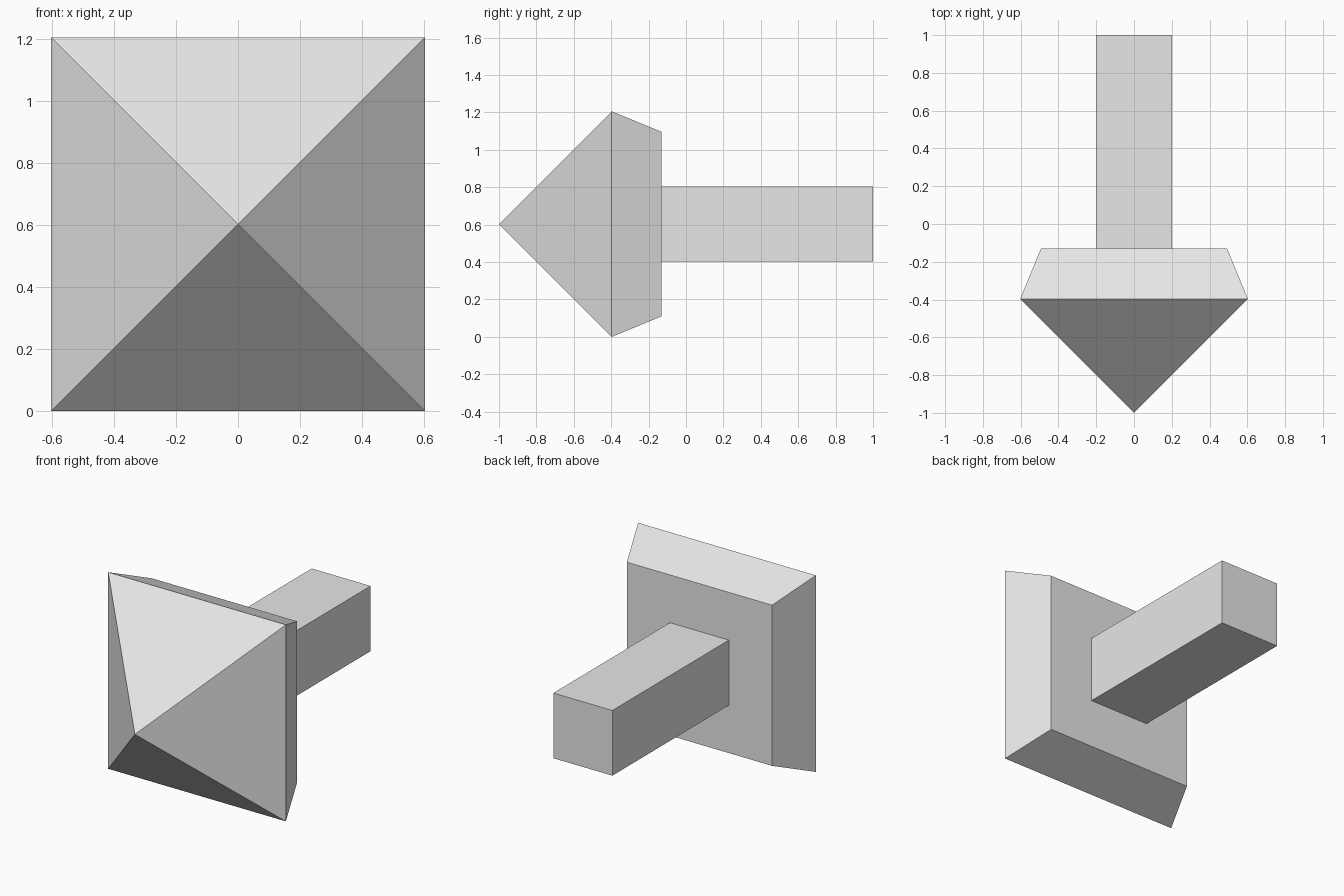
import bpy
import bmesh

if "Cube" in bpy.data.objects:
    bpy.data.objects.remove(bpy.data.objects["Cube"])

CENTRE_Z = 0.603

grey = bpy.data.materials.new("plain grey")
grey.diffuse_color = (0.8, 0.8, 0.8, 1)
grey.use_nodes = True
grey.node_tree.nodes["Principled BSDF"].inputs["Base Color"].default_value = grey.diffuse_color


def square_loft(name, sections):
    """Loft centred squares (y, half width) along y; a half width of 0 is a point."""
    bm = bmesh.new()
    rings = []
    for y, h in sections:
        corners = [(0, 0)] if h == 0 else [(-h, -h), (h, -h), (h, h), (-h, h)]
        rings.append([bm.verts.new((x, y, CENTRE_Z + z)) for x, z in corners])
    for a, b in zip(rings, rings[1:]):
        for i in range(4):
            j = (i + 1) % 4
            if len(a) == 1:
                bm.faces.new((a[0], b[i], b[j]))
            else:
                bm.faces.new((a[i], a[j], b[j], b[i]))
    for ring in (rings[0], rings[-1]):
        if len(ring) == 4:
            bm.faces.new(ring)
    bmesh.ops.recalc_face_normals(bm, faces=bm.faces)
    mesh = bpy.data.meshes.new(name)
    bm.to_mesh(mesh)
    bm.free()
    mesh.materials.append(grey)
    obj = bpy.data.objects.new(name, mesh)
    bpy.context.collection.objects.link(obj)
    return obj


# pyramid point with a tapered back
square_loft("pointed_head", [(-1.0, 0), (-0.397, 0.603), (-0.13, 0.493)])

# square bar behind the head
square_loft("square_shaft", [(-0.13, 0.2), (1.0, 0.2)])
